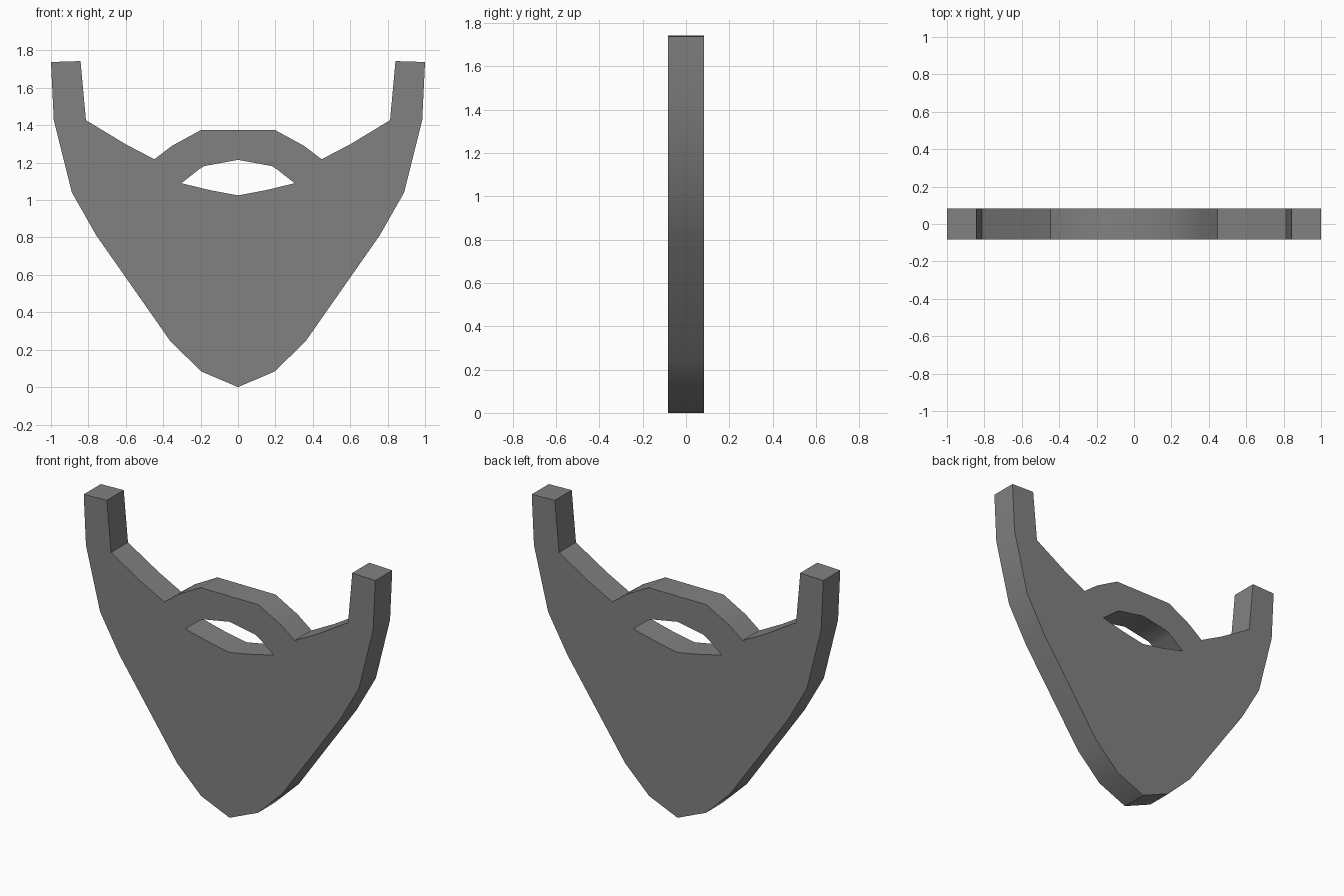
import bpy, bmesh, math

if "Cube" in bpy.data.objects:
    bpy.data.objects.remove(bpy.data.objects["Cube"])

HALF_DEPTH = 0.083

# Right halves of the outlines (x, z); both start and end at the centre line
OUTLINE = [(0, 0.0), (0.195, 0.083), (0.36, 0.243), (0.61, 0.60), (0.757, 0.81),
           (0.888, 1.04), (0.985, 1.427), (1.0, 1.738), (0.842, 1.743),
           (0.813, 1.427), (0.60, 1.298), (0.447, 1.218), (0.353, 1.29),
           (0.199, 1.374)]
MOUTH = [(0, 1.025), (0.15, 1.053), (0.303, 1.09), (0.21, 1.163),
         (0.18, 1.182), (0, 1.215)]


def mirrored(half):
    return half + [(-x, z) for x, z in reversed(half) if x > 0]


def add_loop(curve, pts):
    s = curve.splines.new('POLY')
    s.points.add(len(pts) - 1)
    for p, (x, z) in zip(s.points, pts):
        p.co = (x, z, 0, 1)
    s.use_cyclic_u = True


# Flat beard plate with a mouth opening, extruded front to back
curve = bpy.data.curves.new("beard", 'CURVE')
curve.dimensions = '2D'
curve.fill_mode = 'BOTH'
curve.extrude = HALF_DEPTH
add_loop(curve, mirrored(OUTLINE))
add_loop(curve, mirrored(MOUTH))
beard = bpy.data.objects.new("beard", curve)
bpy.context.collection.objects.link(beard)
beard.rotation_euler = (math.pi / 2, 0, 0)
bpy.context.view_layer.objects.active = beard
beard.select_set(True)
bpy.ops.object.convert(target='MESH')
beard = bpy.context.object
bpy.ops.object.transform_apply(location=False, rotation=True, scale=False)

# Weld caps to walls
bm = bmesh.new()
bm.from_mesh(beard.data)
bmesh.ops.remove_doubles(bm, verts=bm.verts, dist=0.0005)
bmesh.ops.recalc_face_normals(bm, faces=bm.faces)
bm.to_mesh(beard.data)
bm.free()

# Single grey colour
grey = bpy.data.materials.new("grey")
grey.diffuse_color = (0.22, 0.22, 0.22, 1)
grey.use_nodes = True
grey.node_tree.nodes["Principled BSDF"].inputs["Base Color"].default_value = grey.diffuse_color
beard.data.materials.clear()
beard.data.materials.append(grey)
bpy.ops.object.shade_smooth_by_angle(angle=math.radians(30))
